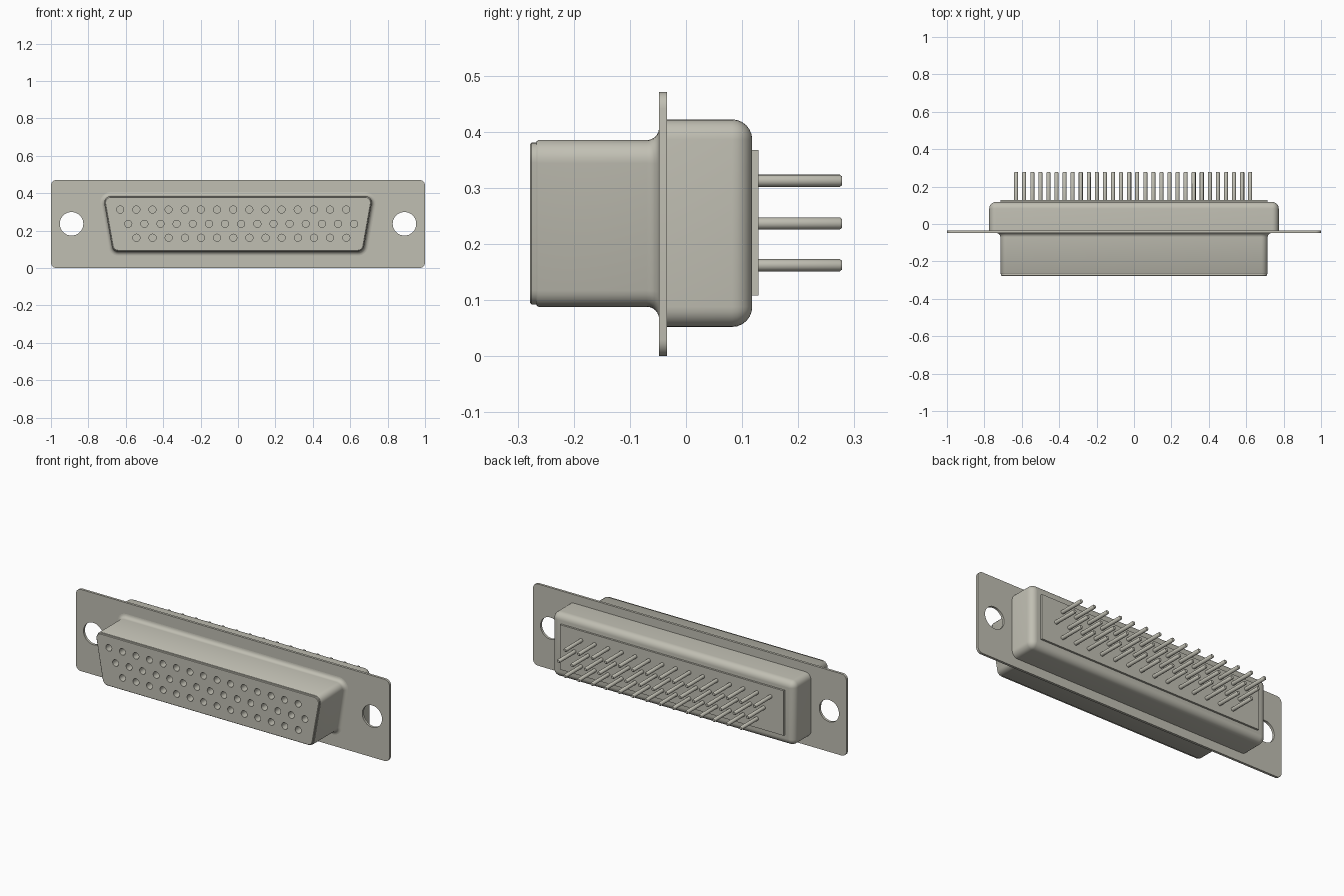
import bpy, bmesh, math
from mathutils import Matrix

if "Cube" in bpy.data.objects:
    bpy.data.objects.remove(bpy.data.objects["Cube"])

metal = bpy.data.materials.new("warm grey metal")
metal.use_nodes = True
COLOUR = (0.53, 0.52, 0.45, 1)
metal.diffuse_color = COLOUR
metal.node_tree.nodes["Principled BSDF"].inputs["Base Color"].default_value = COLOUR


def outline(x_top, x_bottom, z_low, z_high, radius, tilt=0, n=6):
    """Rounded four-sided outline in x, z, given by the centres of its corner arcs."""
    corners = [(x_top, z_high, -tilt, 90), (-x_top, z_high, 90, 180 + tilt),
               (-x_bottom, z_low, 180 + tilt, 270), (x_bottom, z_low, 270, 360 - tilt)]
    pts = []
    for cx, cz, a, b in corners:
        for i in range(n + 1):
            t = math.radians(a + (b - a) * i / n)
            pts.append((cx + radius * math.cos(t), cz + radius * math.sin(t)))
    return pts


def circle(x, z, r, n=24):
    return [(x + r * math.cos(math.tau * i / n), z + r * math.sin(math.tau * i / n))
            for i in range(n)]


def finish(name, bm):
    bmesh.ops.remove_doubles(bm, verts=bm.verts, dist=1e-5)
    bmesh.ops.recalc_face_normals(bm, faces=bm.faces)
    me = bpy.data.meshes.new(name)
    bm.to_mesh(me)
    bm.free()
    me.materials.clear()
    me.materials.append(metal)
    me.shade_smooth()
    me.set_sharp_from_angle(angle=math.radians(35))
    ob = bpy.data.objects.new(name, me)
    bpy.context.collection.objects.link(ob)
    return ob


def loft(name, rings, cap_start=True, cap_end=True):
    """Skin a list of (y, outline) rings."""
    bm = bmesh.new()
    loops = [[bm.verts.new((x, y, z)) for x, z in pts] for y, pts in rings]
    for a, b in zip(loops, loops[1:]):
        for i in range(len(a)):
            j = (i + 1) % len(a)
            bm.faces.new((a[i], a[j], b[j], b[i]))
    if cap_start:
        bm.faces.new(loops[0])
    if cap_end:
        bm.faces.new(loops[-1])
    return finish(name, bm)


def pierced_plate(name, shapes, y0, y1):
    """Extruded plate: the first shape is its edge, the others are holes."""
    cu = bpy.data.curves.new(name + "_profile", 'CURVE')
    cu.dimensions, cu.fill_mode, cu.extrude = '2D', 'BOTH', (y1 - y0) / 2
    for pts in shapes:
        sp = cu.splines.new('POLY')
        sp.points.add(len(pts) - 1)
        for p, (x, z) in zip(sp.points, pts):
            p.co = (x, z, 0, 1)
        sp.use_cyclic_u = True
    tmp = bpy.data.objects.new(name + "_profile", cu)
    bpy.context.collection.objects.link(tmp)
    me = bpy.data.meshes.new_from_object(
        tmp.evaluated_get(bpy.context.evaluated_depsgraph_get()))
    bm = bmesh.new()
    bm.from_mesh(me)
    bm.transform(Matrix.Translation((0, (y0 + y1) / 2, 0)) @ Matrix.Rotation(math.pi / 2, 4, 'X'))
    bpy.data.objects.remove(tmp)
    bpy.data.curves.remove(cu)
    bpy.data.meshes.remove(me)
    return finish(name, bm)


# Contact layout: first x, height, count
PITCH, MID = 0.0863, 0.2365
contacts = [(x0 + PITCH * i, z)
            for x0, z, count in ((-0.63, 0.3125, 15), (-0.587, MID, 15), (-0.543, 0.162, 14))
            for i in range(count)]

# Mounting flange with two screw holes
pierced_plate("mounting_flange",
              [outline(0.97, 0.97, 0.03, 0.441, 0.03),
               circle(-0.89, MID, 0.063, 40), circle(0.89, MID, 0.063, 40)], -0.048, -0.034)

# Front shell: tapered D outline with a flared root
R = 0.035


def d_ring(r):
    drop = 0.227 * math.tan(math.radians(10))
    return outline(0.68, 0.68 - drop, 0.123, 0.35, r, tilt=10)


rings = [(-0.267, d_ring(R - 0.006)), (-0.266, d_ring(R - 0.002)), (-0.263, d_ring(R))]
for i in range(7):
    t = math.pi / 2 * i / 6
    rings.append((-0.07 + 0.022 * math.sin(t), d_ring(R + 0.022 * (1 - math.cos(t)))))
loft("front_shell", rings, False, False)

# Insulator inside the shell: rim, pierced face and solid core
loft("insulator_rim", [(-0.25, d_ring(R - 0.004)), (-0.275, d_ring(R - 0.004)),
                       (-0.278, d_ring(R - 0.007))], False, False)
pierced_plate("socket_face", [d_ring(R - 0.007)] + [circle(x, z, 0.019) for x, z in contacts],
              -0.278, -0.178)
loft("insulator_core", [(-0.178, d_ring(R - 0.007)), (-0.048, d_ring(R - 0.007))])

# Rear shell with rounded back edge
B = 0.036


def rear_ring(r):
    return outline(0.774 - B, 0.774 - B, 0.052 + B, 0.422 - B, r)


rings = [(-0.034, rear_ring(B))]
for i in range(7):
    t = math.pi / 2 * i / 6
    rings.append((0.118 - B + B * math.sin(t), rear_ring(max(B * math.cos(t), 0.0005))))
loft("rear_shell", rings)

# Rear insulator plate
plate = [(0.714, 0.108), (0.714, 0.367), (-0.714, 0.367), (-0.714, 0.108)]
loft("rear_plate", [(0.112, plate), (0.129, plate)])

# Solder pins, all sharing one mesh
pin = loft("pin_1", [(0.12, circle(0, 0, 0.0108, 16)), (0.274, circle(0, 0, 0.0108, 16)),
                     (0.278, circle(0, 0, 0.008, 16))])
for i, (x, z) in enumerate(contacts):
    ob = pin
    if i:
        ob = bpy.data.objects.new(f"pin_{i + 1}", pin.data)
        bpy.context.collection.objects.link(ob)
    ob.location = (x, 0, z)
